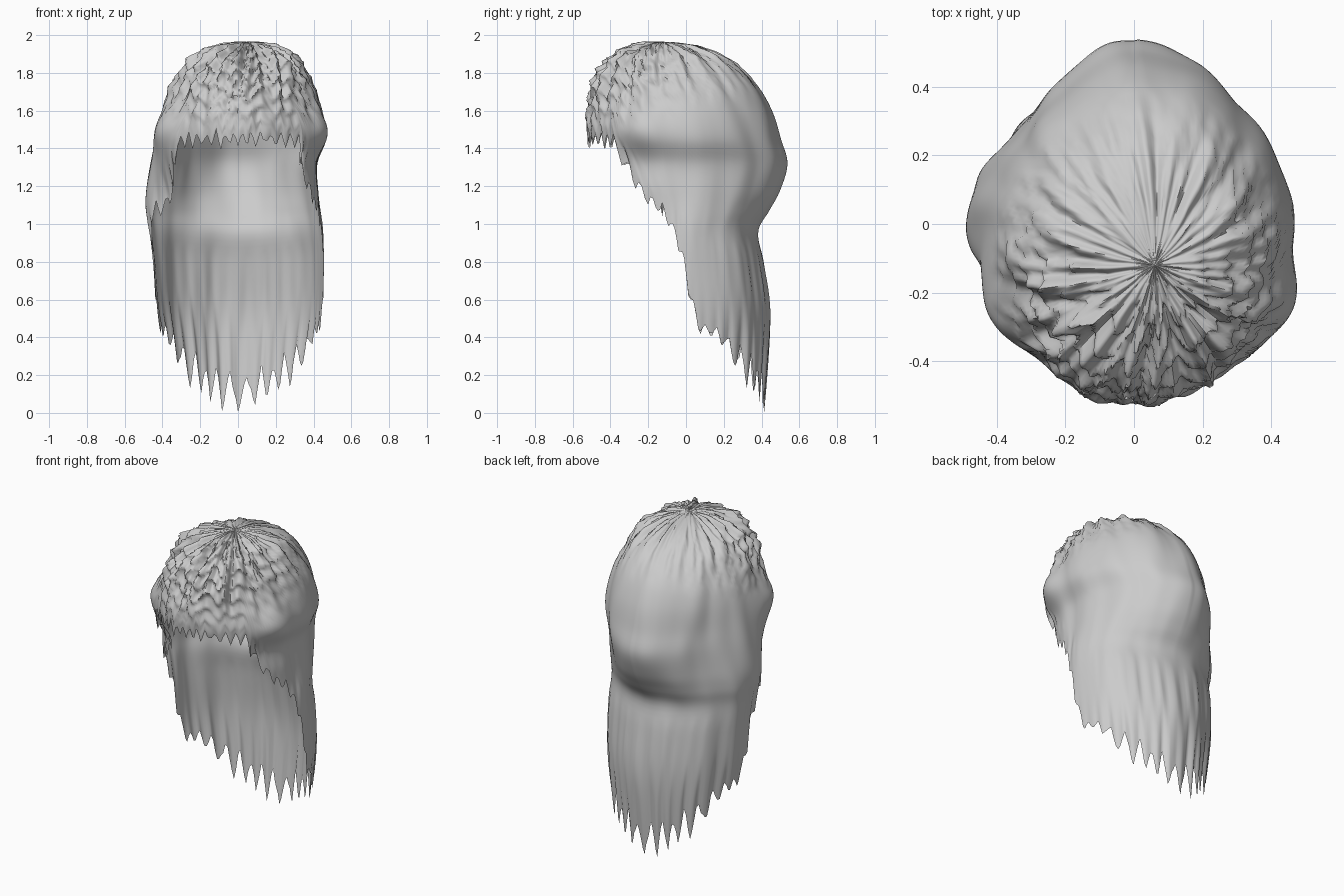
import bpy
import math
from mathutils import Vector, noise

cube = bpy.data.objects.get("Cube")
if cube:
    bpy.data.objects.remove(cube, do_unlink=True)

COLUMNS, ROWS = 216, 64

# Horizontal sections from crown to tips: z, right, left, front, back, centre x, centre y
SECTIONS = [
    (1.965, 0.06, 0.06, -0.12, -0.12, 0.06, -0.12),
    (1.94, -0.09, 0.19, -0.27, 0.06, 0.06, -0.12),
    (1.86, -0.25, 0.32, -0.41, 0.24, 0.05, -0.10),
    (1.74, -0.34, 0.39, -0.49, 0.37, 0.03, -0.06),
    (1.60, -0.40, 0.44, -0.52, 0.45, 0.01, -0.03),
    (1.45, -0.44, 0.46, -0.52, 0.50, 0.0, 0.0),
    (1.32, -0.47, 0.42, -0.46, 0.54, 0.0, 0.0),
    (1.18, -0.49, 0.43, -0.40, 0.50, 0.0, 0.0),
    (1.07, -0.49, 0.44, -0.36, 0.44, 0.0, 0.0),
    (0.96, -0.47, 0.45, -0.35, 0.385, 0.0, 0.0),
    (0.80, -0.45, 0.455, -0.35, 0.41, 0.0, 0.0),
    (0.55, -0.43, 0.45, -0.35, 0.44, 0.0, 0.0),
    (0.30, -0.39, 0.42, -0.35, 0.435, 0.0, 0.0),
    (-0.10, -0.34, 0.36, -0.35, 0.40, 0.0, 0.0),
]

# Hem height by degrees away from the front
HEM = [(0, 1.45), (44, 1.44), (50, 1.27), (60, 1.13), (75, 1.03), (84, 0.90),
       (90, 0.74), (98, 0.46), (115, 0.41), (125, 0.31), (140, 0.23), (160, 0.15), (180, 0.10)]


def hem_height(angle):
    deg = abs(math.degrees(angle))
    for (a, za), (b, zb) in zip(HEM, HEM[1:]):
        if deg <= b:
            return za + (zb - za) * (deg - a) / (b - a)
    return HEM[-1][1]


def section(p):
    """Smoothly interpolated section at fractional index p."""
    last = len(SECTIONS) - 1
    i = min(int(p), last - 1)
    t = p - i
    a, b, c, d = (SECTIONS[max(0, min(last, i + k))] for k in (-1, 0, 1, 2))
    return [q + 0.5 * t * (r - o + t * (2 * o - 5 * q + 4 * r - s + t * (3 * (q - r) + s - o)))
            for o, q, r, s in zip(a, b, c, d)]


def index_at(z):
    lo, hi = 0.0, len(SECTIONS) - 1.0
    for _ in range(30):
        mid = (lo + hi) / 2
        lo, hi = (mid, hi) if section(mid)[0] > z else (lo, mid)
    return lo


def bump(x, centre, width):
    return math.exp(-((x - centre) / width) ** 2)


def bulge(angle, z, degrees, spread, height, rise):
    return bump(angle, math.radians(degrees), spread) * bump(z, height, rise)


def hair_point(angle, u, end):
    p = end * u ** 1.15
    z, right, left, front, back, cx, cy = section(p)
    s, c = math.sin(angle), -math.cos(angle)
    x = cx + s * (left - cx if s > 0 else cx - right)
    y = cy + c * (back - cy if c > 0 else cy - front)

    # Strand ridges and layered tufts, strongest on the front and crown
    facing = 0.5 - 0.5 * c
    upper = min(1, max(0, (z - 1.44 - 0.26 * (1 - facing)) / 0.25)) * (0.45 + 0.55 * facing)
    fade = min(1, p / 1.4)
    broad = noise.noise(Vector((s * 4, c * 4, p * 0.35)))
    strand = noise.noise(Vector((s * 9, c * 9, p * 0.8)))
    tuft = (p * 1.7 + 1.8 * noise.noise(Vector((s * 6, c * 6, 5)))) % 1.0
    tuft = tuft ** 2 if tuft < 0.8 else 3.2 * (1 - tuft)
    push = fade * (0.014 * broad + upper * (0.04 * strand + 0.04 * (tuft - 0.3)))
    z += upper * fade * (0.035 * strand + 0.01 * tuft)

    # Lumps above the ears, side locks, and the flatter shoulders of the back dome
    push += 0.05 * bulge(abs(angle), z, 64, 0.28, 1.50, 0.11)
    push -= 0.08 * bulge(angle, z, -55, 0.28, 1.13, 0.16)
    push += 0.03 * bulge(angle, z, 55, 0.28, 1.20, 0.16)
    push -= 0.07 * bulge(angle, z, -132, 0.50, 1.32, 0.28)
    push -= 0.03 * bulge(angle, z, 138, 0.40, 1.25, 0.25)

    # Pointed tips, wider towards the back
    phase = (44 * angle + 12 * s) / math.tau + 0.15 * math.sin(angle * 7)
    tri = abs(2 * (phase % 1.0) - 1)
    low = min(1, max(0, (1.2 - hem_height(angle)) / 1.0))
    size = (0.07 + 0.10 * low) * (0.8 + 0.9 * noise.noise(Vector((s * 11, c * 11, 2))))
    size *= 1 - 0.7 * bump(abs(angle), math.radians(106), 0.2)
    z += size * (0.5 - tri) * 1.4 * max(0, (u - 0.8) / 0.2)
    return (x + s * push, y + c * push, min(2.0, max(z, 0.0)))


# Hair shell swept from the crown to the hem
angles = [math.tau * (i / COLUMNS - 0.5) for i in range(COLUMNS)]
verts = [(0.06, -0.12, 1.965)]
for angle in angles:
    end = index_at(hem_height(angle))
    verts += [hair_point(angle, j / ROWS, end) for j in range(1, ROWS + 1)]
faces = []
for i in range(COLUMNS):
    a, b = 1 + i * ROWS, 1 + (i + 1) % COLUMNS * ROWS
    faces.append((0, a, b))
    faces += [(a + j, a + j + 1, b + j + 1, b + j) for j in range(ROWS - 1)]

mesh = bpy.data.meshes.new("hair")
mesh.from_pydata(verts, [], faces)
hair = bpy.data.objects.new("hair", mesh)
bpy.context.collection.objects.link(hair)

grey = bpy.data.materials.new("light_grey")
grey.use_nodes = True
colour = (0.6, 0.6, 0.6, 1)
grey.diffuse_color = colour
grey.node_tree.nodes["Principled BSDF"].inputs["Base Color"].default_value = colour
mesh.materials.append(grey)

bpy.context.view_layer.objects.active = hair
hair.select_set(True)
bpy.ops.object.shade_smooth_by_angle(angle=math.radians(70))
